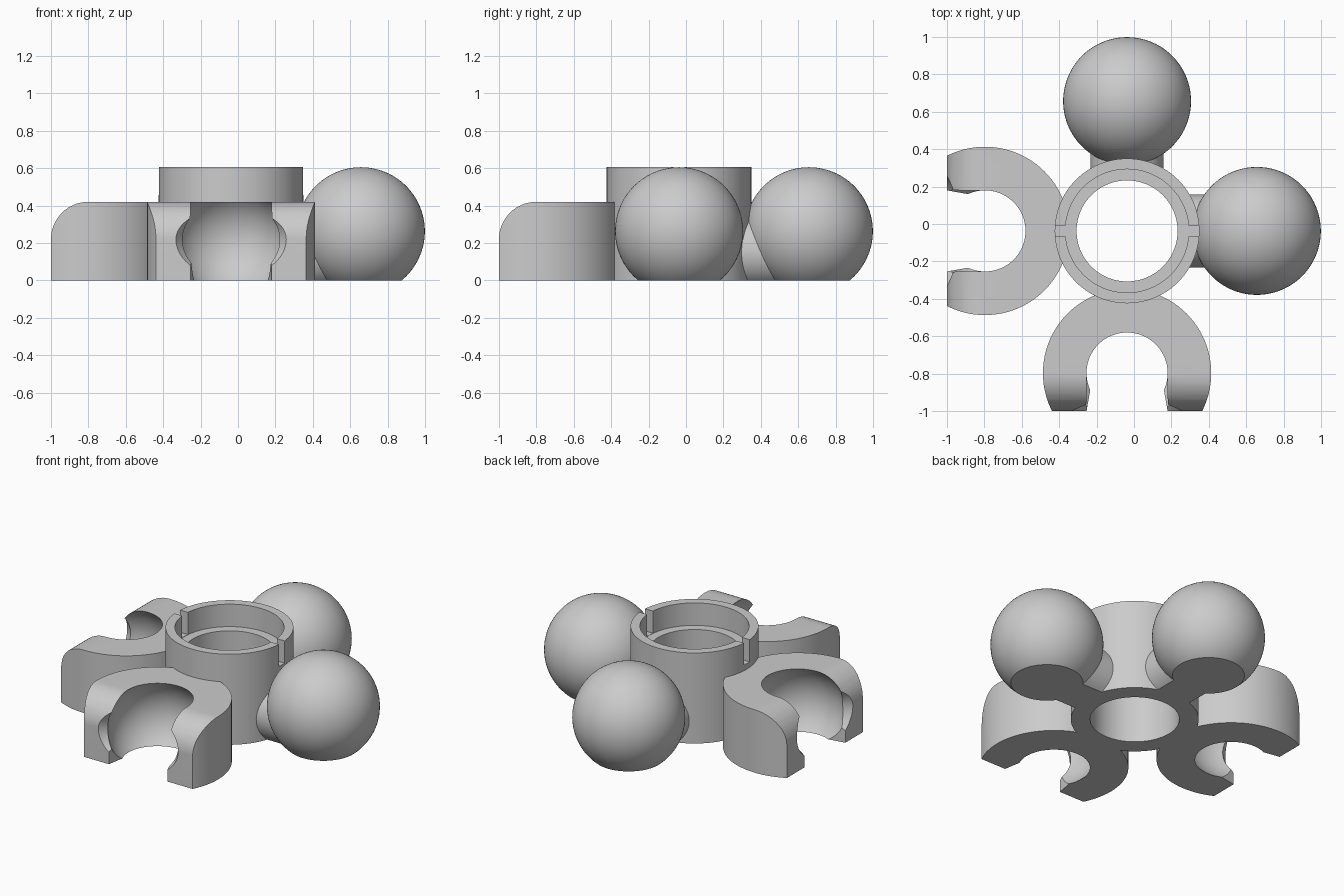
import bpy, bmesh, math
from mathutils import Matrix, Vector

old = bpy.data.objects.get("Cube")
if old:
    bpy.data.objects.remove(old, do_unlink=True)

CENTER = Vector((-0.037, -0.037, 0))   # axis of the hub
BALL_DIST, BALL_R, BALL_Z = 0.694, 0.342, 0.263
SOCKET_DIST, SOCKET_R, SOCKET_H = 0.76, 0.45, 0.42
CUT = 0.963 - SOCKET_DIST              # flat end of the socket arms
HALF_PI = math.pi / 2

grey = bpy.data.materials.new("plain_grey")
grey.use_nodes = True
grey.diffuse_color = (0.6, 0.6, 0.6, 1)
grey.node_tree.nodes["Principled BSDF"].inputs["Base Color"].default_value = (0.6, 0.6, 0.6, 1)


def make(name, bm):
    bmesh.ops.recalc_face_normals(bm, faces=bm.faces[:])
    mesh = bpy.data.meshes.new(name)
    bm.to_mesh(mesh)
    bm.free()
    mesh.materials.append(grey)
    obj = bpy.data.objects.new(name, mesh)
    bpy.context.collection.objects.link(obj)
    return obj


def box(name, lo, hi):
    bm = bmesh.new()
    lo, hi = Vector(lo), Vector(hi)
    bmesh.ops.create_cube(bm, size=1, matrix=Matrix.Translation((lo + hi) / 2) @ Matrix.Diagonal((hi - lo).to_4d()))
    return make(name, bm)


def cone(name, r1, r2, depth, matrix):
    bm = bmesh.new()
    bmesh.ops.create_cone(bm, cap_ends=True, segments=96, radius1=r1, radius2=r2, depth=depth, matrix=matrix)
    return make(name, bm)


def ball(name, radius, place):
    bm = bmesh.new()
    bmesh.ops.create_uvsphere(bm, u_segments=80, v_segments=48, radius=radius, matrix=Matrix.Translation(place))
    return make(name, bm)


def prism(name, points, push):
    """Extrude a flat outline along push."""
    bm = bmesh.new()
    face = bm.faces.new([bm.verts.new(p) for p in points])
    new = bmesh.ops.extrude_face_region(bm, geom=[face])["geom"]
    bmesh.ops.translate(bm, vec=push, verts=[v for v in new if isinstance(v, bmesh.types.BMVert)])
    return make(name, bm)


def boolean(obj, cutter, operation="DIFFERENCE"):
    mod = obj.modifiers.new("cut", "BOOLEAN")
    mod.operation, mod.object, mod.solver = operation, cutter, "EXACT"
    bpy.context.view_layer.update()
    result = bpy.data.meshes.new_from_object(obj.evaluated_get(bpy.context.evaluated_depsgraph_get()))
    obj.modifiers.clear()
    obj.data = result
    bpy.data.objects.remove(cutter, do_unlink=True)


def smooth(obj):
    bpy.ops.object.select_all(action="DESELECT")
    obj.select_set(True)
    bpy.context.view_layer.objects.active = obj
    bpy.ops.object.shade_smooth_by_angle(angle=math.radians(30))


def finish_pair(obj, first, second):
    """Place a part on the hub and a copy turned a quarter turn clockwise."""
    obj.name = first
    obj.location = CENTER
    smooth(obj)
    twin = obj.copy()
    twin.data = obj.data.copy()
    twin.name = second
    twin.rotation_euler.z = -HALF_PI
    bpy.context.collection.objects.link(twin)


# Hub: turned ring with a recessed ledge inside the rim
bm = bmesh.new()
profile = [(0.27, 0), (0.387, 0), (0.387, 0.605), (0.33, 0.605), (0.33, 0.455), (0.27, 0.455)]
verts = [bm.verts.new((r, 0, z)) for r, z in profile]
edges = [bm.edges.new((verts[i - 1], verts[i])) for i in range(len(verts))]
bmesh.ops.spin(bm, geom=verts + edges, axis=(0, 0, 1), cent=(0, 0, 0), angle=2 * math.pi, steps=96)
bmesh.ops.remove_doubles(bm, verts=bm.verts[:], dist=0.0001)
hub = make("hub", bm)
# Two slots through the rim
for side in (-1, 1):
    xs = sorted((side * 0.3, side * 0.45))
    boolean(hub, box("slot", (xs[0], -0.03, 0.457), (xs[1], 0.03, 0.7)))
hub.location = CENTER
smooth(hub)

# Ball joints: sphere and horizontal neck, cut flat underneath
joint = ball("joint", BALL_R, (0, BALL_DIST, BALL_Z))
neck = cone("neck", 0.195, 0.195, 0.36, Matrix.Translation((0, 0.5, 0.15)) @ Matrix.Rotation(HALF_PI, 4, "X"))
boolean(joint, neck, "UNION")
boolean(joint, box("floor", (-1, -1, -1), (1, 2, 0)))
finish_pair(joint, "back_ball_joint", "left_ball_joint")

# Sockets: round block, flat open end with a rounded top edge
sy, sz = -SOCKET_DIST, SOCKET_H / 2
socket = cone("socket", SOCKET_R, SOCKET_R, SOCKET_H, Matrix.Translation((0, sy, sz)))
fillet = 0.2
arc = [i * HALF_PI / 16 for i in range(17)]
side_view = [(-1, sy + 1, -0.1), (-1, sy + 1, SOCKET_H + 0.1), (-1, sy + 0.1, SOCKET_H + 0.1), (-1, sy + 0.1, SOCKET_H)]
side_view += [(-1, sy - CUT + fillet - fillet * math.sin(a), SOCKET_H - fillet + fillet * math.cos(a)) for a in arc]
side_view += [(-1, sy - CUT, -0.1)]
# keep the full height behind the rounded edge
boolean(socket, prism("rounding", side_view, (2, 0, 0)), "INTERSECT")
# Hollow, flared mouth and straight top channel
boolean(socket, ball("hollow", 0.302, (0, sy, sz)))
mouth = [(-0.195, sy - 0.08, -0.1), (0.195, sy - 0.08, -0.1), (0.225, sy - 0.25, -0.1), (-0.225, sy - 0.25, -0.1)]
boolean(socket, prism("mouth", mouth, (0, 0, 1)))
boolean(socket, box("channel", (-0.216, sy - 0.5, 0.3), (0.216, sy, 0.7)))
flare = Matrix.Translation((0, sy - 0.16, sz + 0.01)) @ Matrix.Diagonal((1, 1, 0.7, 1)) @ Matrix.Rotation(HALF_PI, 4, "X")
boolean(socket, cone("flare", 0.23, 0.3, 0.1, flare))
finish_pair(socket, "front_socket", "right_socket")
